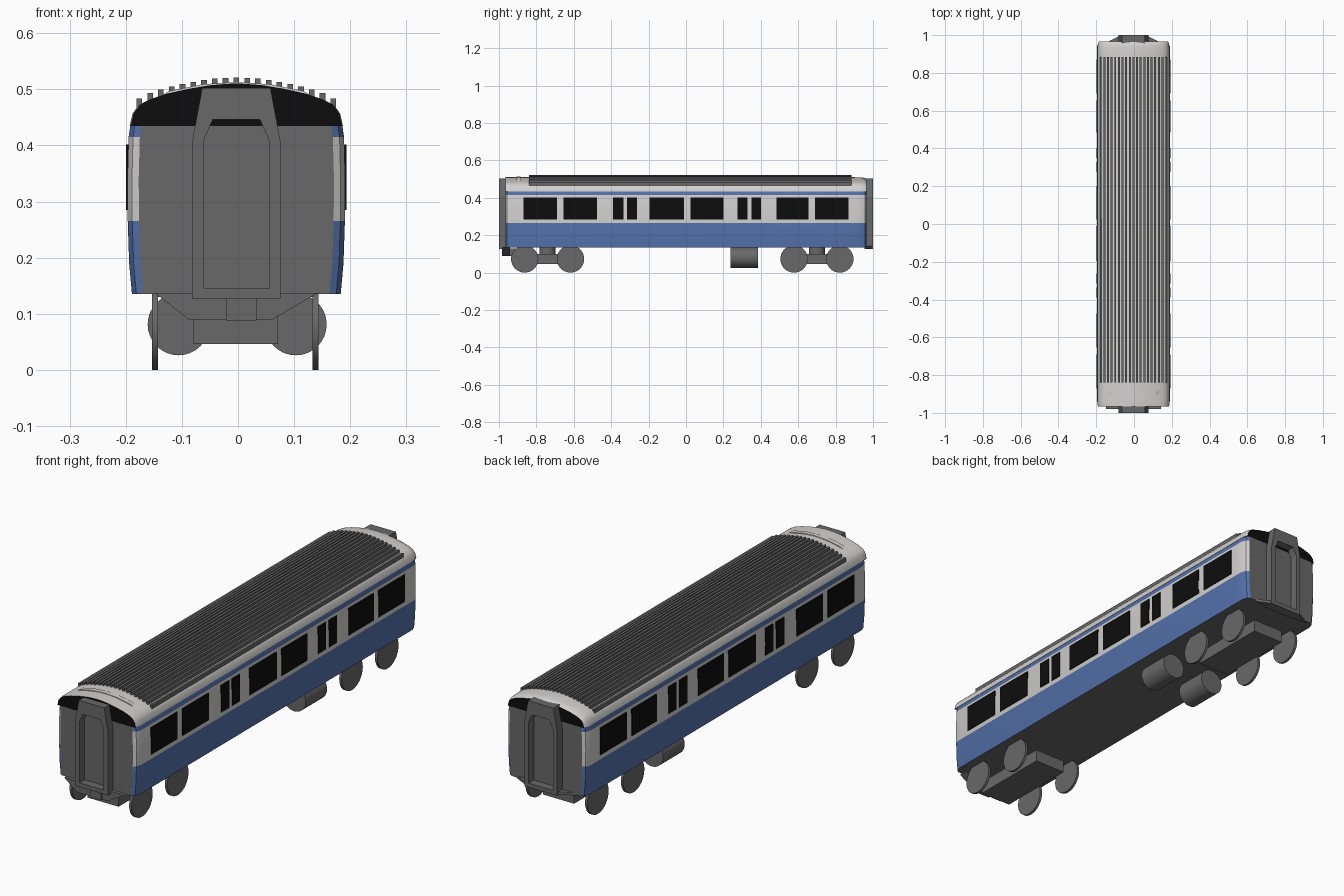
import bpy, bmesh, math
from mathutils import Matrix

if "Cube" in bpy.data.objects:
    bpy.data.objects.remove(bpy.data.objects["Cube"])

CX = -0.003  # centre line of the carriage


def material(name, r, g, b):
    m = bpy.data.materials.new(name)
    m.diffuse_color = (r, g, b, 1)
    m.use_nodes = True
    m.node_tree.nodes["Principled BSDF"].inputs["Base Color"].default_value = m.diffuse_color
    return m


BLUE = material("blue_paint", 0.09, 0.17, 0.42)
WHITE = material("light_grey_paint", 0.65, 0.64, 0.63)
GREY = material("mid_grey", 0.14, 0.14, 0.14)
BLACK = material("black", 0.004, 0.004, 0.004)


def finish(name, bm, mats, smooth=False):
    bmesh.ops.recalc_face_normals(bm, faces=bm.faces[:])
    me = bpy.data.meshes.new(name)
    bm.to_mesh(me)
    bm.free()
    ob = bpy.data.objects.new(name, me)
    bpy.context.collection.objects.link(ob)
    ob.location.x = CX
    for m in mats:
        me.materials.append(m)
    if smooth:
        bpy.ops.object.select_all(action='DESELECT')
        bpy.context.view_layer.objects.active = ob
        ob.select_set(True)
        bpy.ops.object.shade_smooth_by_angle(angle=math.radians(30))
    return ob


def add_box(bm, x0, x1, y0, y1, z0, z1):
    mat = Matrix.Translation(((x0 + x1) / 2, (y0 + y1) / 2, (z0 + z1) / 2))
    mat = mat @ Matrix.Diagonal((x1 - x0, y1 - y0, z1 - z0, 1))
    bmesh.ops.create_cube(bm, size=1, matrix=mat)


def add_cyl(bm, centre, r, depth, axis, n=32):
    rot = {'X': Matrix.Rotation(math.pi / 2, 4, 'Y'),
           'Y': Matrix.Rotation(math.pi / 2, 4, 'X'),
           'Z': Matrix.Identity(4)}[axis]
    bmesh.ops.create_cone(bm, cap_ends=True, segments=n, radius1=r, radius2=r,
                          depth=depth, matrix=Matrix.Translation(centre) @ rot)


def add_prism(bm, bottom, top):
    """Solid between two matching outlines."""
    a = [bm.verts.new(p) for p in bottom]
    b = [bm.verts.new(p) for p in top]
    bm.faces.new(a)
    bm.faces.new(b)
    for i in range(len(a)):
        j = (i + 1) % len(a)
        bm.faces.new((a[i], a[j], b[j], b[i]))


# Body shell: half cross-section lofted along the length
SIDE = [(0.186, 0.135), (0.191, 0.19), (0.1935, 0.265), (0.194, 0.34),
        (0.192, 0.415), (0.189, 0.4345)]
ROOF = [(0.190, 0.435), (0.185, 0.457), (0.174, 0.472), (0.155, 0.482),
        (0.125, 0.492), (0.085, 0.501), (0.045, 0.5075), (0.012, 0.51)]
# y, side inset, roof inset, roof height factor
STATIONS = [(-0.965, 0.020, 0.002, 1.0), (-0.957, 0.008, 0.0, 1.0),
            (-0.935, 0.0, 0.0, 1.0), (0.90, 0.0, 0.0, 1.0),
            (0.935, 0.0, 0.0, 0.99), (0.957, 0.008, 0.003, 0.95),
            (0.965, 0.020, 0.007, 0.88)]
bm = bmesh.new()
rings = []
for y, si, ri, f in STATIONS:
    half = [(x - si, z) for x, z in SIDE]
    half += [(x - ri, 0.435 + (z - 0.435) * f) for x, z in ROOF]
    rings.append([[bm.verts.new((s * x, y, z)) for x, z in half] for s in (1, -1)])
n = len(SIDE) + len(ROOF)


def paint(face):
    z = face.calc_center_median().z
    face.material_index = 0 if z < 0.265 or 0.415 < z < 0.4346 else 1


for a, b in zip(rings, rings[1:]):
    for s in (0, 1):
        for i in range(n - 1):
            paint(bm.faces.new((a[s][i], a[s][i + 1], b[s][i + 1], b[s][i])))
    bm.faces.new((a[0][-1], a[1][-1], b[1][-1], b[0][-1])).material_index = 1
    bm.faces.new((a[0][0], a[1][0], b[1][0], b[0][0])).material_index = 2
# End walls: grey below, black under the roof arch
for r in (rings[0], rings[-1]):
    for i in range(n - 1):
        f = bm.faces.new((r[0][i], r[0][i + 1], r[1][i + 1], r[1][i]))
        f.material_index = 3 if f.calc_center_median().z > 0.4346 else 2
finish("body_shell", bm, [BLUE, WHITE, GREY, BLACK], True)


def roof_z(x):
    x = abs(x)
    for (x0, z0), (x1, z1) in zip(ROOF, ROOF[1:]):
        if x1 <= x <= x0:
            return z0 + (z1 - z0) * (x0 - x) / (x0 - x1)
    return 0.51


# Roof ribs
bm = bmesh.new()
for k in range(-9, 10):
    x = k * 0.0192
    z = roof_z(x)
    add_box(bm, x - 0.005, x + 0.005, -0.84, 0.885, z - 0.012, z + 0.011)
finish("roof_ribs", bm, [GREY])

# Low raised strip on the front roof end
bm = bmesh.new()
out = [(-0.14, 0.485), (-0.12, 0.497), (-0.06, 0.509), (0, 0.513),
       (0.06, 0.509), (0.12, 0.497), (0.14, 0.485)]
add_prism(bm, [(x, -0.905, z) for x, z in out], [(x, -0.885, z) for x, z in out])
finish("roof_end_strip", bm, [WHITE])

# Windows on both sides
bm = bmesh.new()
for y0, y1 in [(-0.87, -0.69), (-0.655, -0.475), (-0.39, -0.335), (-0.315, -0.262),
               (-0.195, -0.01), (0.025, 0.20), (0.275, 0.328), (0.35, 0.402),
               (0.485, 0.655), (0.69, 0.87)]:
    for s in (1, -1):
        lo, hi = sorted((s * 0.190, s * 0.1965))
        add_box(bm, lo, hi, y0, y1, 0.285, 0.402)
finish("side_windows", bm, [BLACK])

# Gangway frames at both ends
OUTER = [(-0.079, 0.127), (-0.079, 0.405), (-0.061, 0.502),
         (0.061, 0.502), (0.079, 0.405), (0.079, 0.127)]
INNER = [(-0.058, 0.145), (-0.058, 0.41), (-0.042, 0.446),
         (0.042, 0.446), (0.058, 0.41), (0.058, 0.145)]
for name, s in (("front_gangway", -1), ("back_gangway", 1)):
    bm = bmesh.new()
    loops = [[bm.verts.new((x, s * y, z)) for x, z in pts]
             for pts, y in ((OUTER, 0.955), (OUTER, 1.0), (INNER, 1.0), (INNER, 0.955))]
    for a, b in zip(loops, loops[1:] + loops[:1]):
        for i in range(6):
            j = (i + 1) % 6
            bm.faces.new((a[i], a[j], b[j], b[i]))
    finish(name, bm, [GREY])

# Front skirt, coupler and back step plate
bm = bmesh.new()
out = [(-0.145, 0.137), (-0.085, 0.09), (0.065, 0.09), (0.145, 0.137)]
add_prism(bm, [(x, -0.98, z) for x, z in out], [(x, -0.94, z) for x, z in out])
finish("front_skirt", bm, [GREY])
bm = bmesh.new()
add_box(bm, -0.018, 0.036, -0.985, -0.90, 0.088, 0.13)
finish("front_coupler", bm, [GREY])
bm = bmesh.new()
out = [(-0.145, 0.96), (-0.075, 0.995), (0.075, 0.995), (0.145, 0.96)]
add_prism(bm, [(x, y, 0.13) for x, y in out], [(x, y, 0.142) for x, y in out])
finish("back_step_plate", bm, [GREY])

# Bogies: frame, pivot and four wheels each
for name, yc in (("front_bogie", -0.74), ("back_bogie", 0.70)):
    bm = bmesh.new()
    add_box(bm, -0.076, 0.074, yc - 0.18, yc + 0.18, 0.046, 0.10)
    finish(name + "_frame", bm, [GREY])
    bm = bmesh.new()
    add_cyl(bm, (0, yc, 0.12), 0.042, 0.05, 'Z')
    finish(name + "_pivot", bm, [GREY], True)
    bm = bmesh.new()
    for dy in (-0.1225, 0.1225):
        for x in (-0.145, 0.141):
            add_cyl(bm, (x, yc + dy, 0.073), 0.073, 0.011, 'X')
    finish(name + "_wheels", bm, [GREY], True)

# Underfloor tanks
bm = bmesh.new()
for x in (-0.103, 0.106):
    add_cyl(bm, (x, 0.312, 0.081), 0.055, 0.147, 'Y')
finish("underfloor_tanks", bm, [GREY], True)
